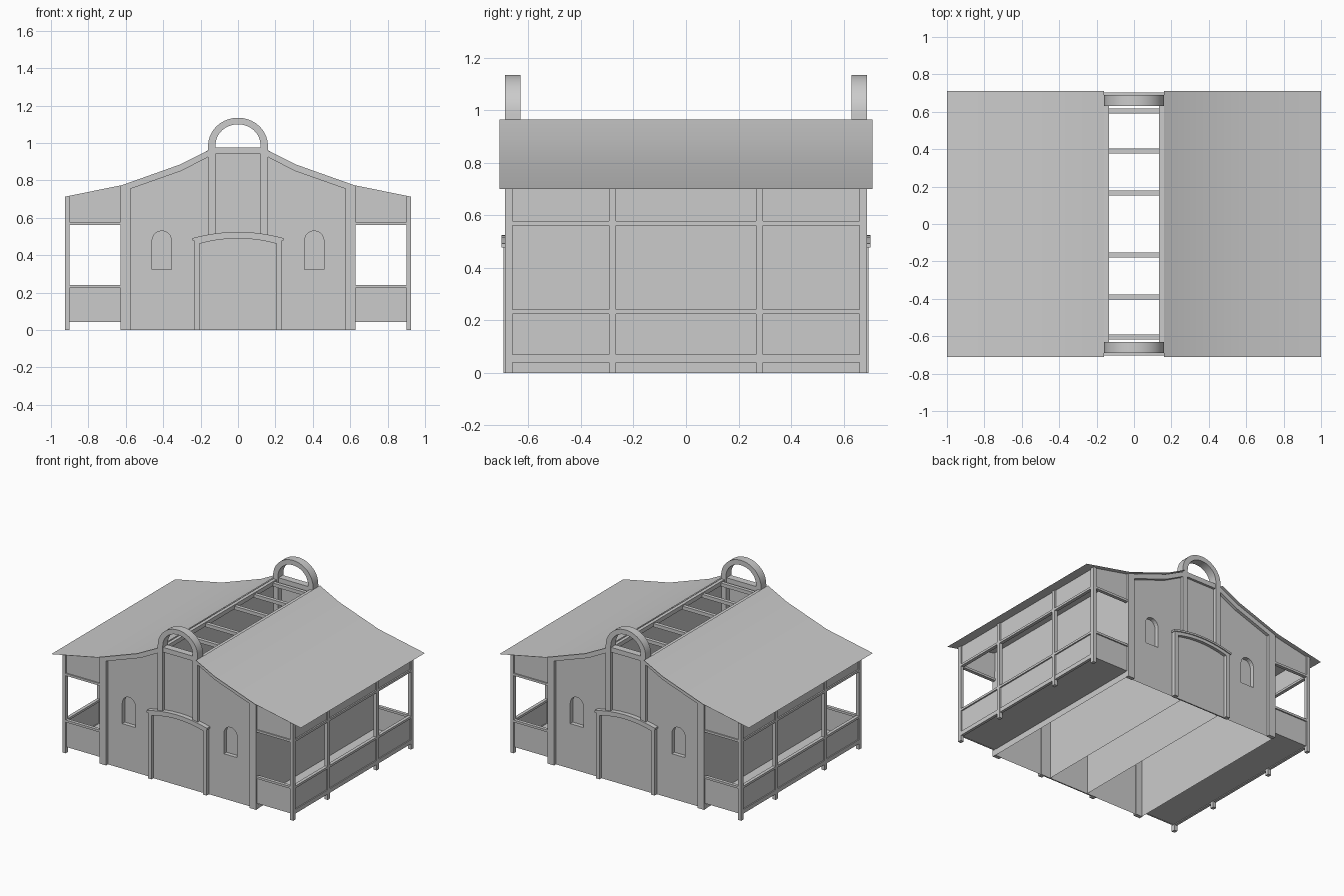
import bpy, bmesh
from math import sin, cos, pi, radians

if "Cube" in bpy.data.objects:
    bpy.data.objects.remove(bpy.data.objects["Cube"])


def finish(name, bm, mirror="", smooth=False, recalc=True):
    if recalc:
        bmesh.ops.recalc_face_normals(bm, faces=bm.faces)
    me = bpy.data.meshes.new(name)
    bm.to_mesh(me)
    bm.free()
    if smooth:
        me.shade_smooth()
        me.set_sharp_from_angle(angle=radians(35))
    ob = bpy.data.objects.new(name, me)
    bpy.context.collection.objects.link(ob)
    if mirror:
        m = ob.modifiers.new("mirror", 'MIRROR')
        m.use_axis = ("x" in mirror, "y" in mirror, False)
        m.use_mirror_merge = False
    return ob


def prism(name, pts, y0, y1, mirror="", smooth=False, cap_front=True):
    """Solid from an xz outline extruded along y."""
    bm = bmesh.new()
    a = [bm.verts.new((x, y0, z)) for x, z in pts]
    b = [bm.verts.new((x, y1, z)) for x, z in pts]
    n = len(pts)
    for i in range(n):
        j = (i + 1) % n
        bm.faces.new((a[i], a[j], b[j], b[i]))
    if cap_front:
        bm.faces.new(a[::-1])
    bm.faces.new(b)
    return finish(name, bm, mirror, smooth, recalc=cap_front)


def box(name, x0, x1, y0, y1, z0, z1, mirror=""):
    return prism(name, [(x0, z0), (x1, z0), (x1, z1), (x0, z1)], y0, y1, mirror)


def sheet(name, pts, mirror=""):
    bm = bmesh.new()
    bm.faces.new([bm.verts.new(p) for p in pts])
    return finish(name, bm, mirror, recalc=False)


def arc(cx, cz, rx, rz, n, a0=0.0, a1=pi):
    return [(cx + rx * cos(a0 + (a1 - a0) * i / n), cz + rz * sin(a0 + (a1 - a0) * i / n))
            for i in range(n + 1)]


FRONT, WALL = -0.69, -0.668
ROOF = [(0.16, 0.965), (0.31, 0.888), (0.63, 0.775), (1.0, 0.70)]

# Sweeping roof slopes, open along the ridge
bm = bmesh.new()
rows = [[bm.verts.new((x, y, z)) for y in (-0.71, 0.71)] for x, z in ROOF]
for p, q in zip(rows, rows[1:]):
    bm.faces.new((p[0], q[0], q[1], p[1]))
finish("roof_slope", bm, "x", True, recalc=False)

# Gable walls with arched window openings
window = [(0.355, 0.325), (0.46, 0.325)] + arc(0.4075, 0.475, 0.0525, 0.055, 10)
half = [(x, z - 0.004) for x, z in ROOF[:3]] + [(0.625, 0)]
outline = half + [(-x, z) for x, z in half[::-1]]
bm = bmesh.new()
for loop in (outline, window, [(-x, z) for x, z in window]):
    vs = [bm.verts.new((x, WALL, z)) for x, z in loop]
    for i, v in enumerate(vs):
        bm.edges.new((v, vs[(i + 1) % len(vs)]))
bmesh.ops.triangle_fill(bm, edges=bm.edges[:], use_beauty=True, normal=(0, -1, 0))
bm.normal_update()
for f in bm.faces:
    if f.normal.y > 0:
        f.normal_flip()
finish("gable_wall", bm, "y", recalc=False)

# Window niches, open to the outside
prism("window_niche", window[::-1], WALL, WALL + 0.03, "xy", cap_front=False)

# Gable frame: corner pilaster and band under the roof
prism("gable_frame", [(0.628, 0), (0.628, 0.772), (0.31, 0.885), (0.16, 0.96), (0.16, 0.925),
                      (0.30, 0.852), (0.575, 0.755), (0.575, 0)], FRONT, WALL + 0.005, "xy")

# Long side walls and inner passage walls
sheet("side_wall", [(0.625, -0.68, 0), (0.625, 0.68, 0), (0.625, 0.68, 0.774),
                    (0.625, -0.68, 0.774)], "x")
sheet("passage_wall", [(0.158, WALL, 0), (0.158, -WALL, 0), (0.158, -WALL, 0.962),
                       (0.158, WALL, 0.962)], "x")

# Ridge arches standing on tall legs
outer = [(0.16, 0.50)] + arc(0, 0.985, 0.16, 0.15, 20) + [(-0.16, 0.50)]
inner = [(-0.12, 0.50)] + arc(0, 0.99, 0.12, 0.11, 20, pi, 0) + [(0.12, 0.50)]
bm = bmesh.new()
rings = [[bm.verts.new((x, y, z)) for x, z in side] for y in (FRONT, -0.63)
         for side in (outer, inner[::-1])]
fo, fi, bo, bi = rings
for i in range(len(fo) - 1):
    for s, t in ((fo, fi), (fi, bi), (bi, bo), (bo, fo)):
        bm.faces.new((s[i], s[i + 1], t[i + 1], t[i]))
for i in (0, -1):
    bm.faces.new((fo[i], fi[i], bi[i], bo[i]))
finish("ridge_arch", bm, "y", True)
box("arch_sill", -0.12, 0.12, -0.685, -0.635, 0.94, 0.975, "y")

# Open ridge framework
box("ridge_rail", 0.134, 0.16, -0.63, 0.63, 0.93, 0.96, "x")
for y in (0.165, 0.39, 0.605):
    box("ridge_beam", -0.155, 0.155, y - 0.013, y + 0.013, 0.925, 0.95, "y")

# Doorway: posts, arched lintel and door leaf
box("door_post", 0.205, 0.235, -0.695, WALL + 0.005, 0, 0.485, "xy")


def bow(w, z0, z1, n=8):
    return [(w - 2 * w * i / n, z1 - (z1 - z0) * (1 - 2 * i / n) ** 2) for i in range(n + 1)]


prism("door_lintel", bow(0.242, 0.492, 0.525) + bow(0.242, 0.478, 0.512)[::-1],
      -0.702, WALL + 0.005, "y")
prism("door_head", bow(0.235, 0.482, 0.514) + bow(0.205, 0.462, 0.49)[::-1],
      -0.695, WALL + 0.005, "y")
prism("door_leaf", [(-0.205, 0), (0.205, 0)] + bow(0.205, 0.464, 0.492),
      WALL - 0.005, WALL + 0.004, "y")

# Side galleries: posts, floor, rails and infill panels
for y in (-0.675, -0.28):
    prism("gallery_post", [(0.90, 0), (0.925, 0), (0.925, 0.713), (0.90, 0.718)],
          y - 0.014, y + 0.014, "xy")
box("gallery_floor", 0.625, 0.912, -0.675, 0.675, 0.045, 0.068, "x")
box("gallery_sill", 0.902, 0.922, -0.675, 0.675, 0.04, 0.07, "x")
for z in (0.233, 0.57):
    box("side_rail", 0.90, 0.924, -0.68, 0.68, z - 0.008, z + 0.008, "x")
    box("end_rail", 0.625, 0.91, -0.687, -0.663, z - 0.008, z + 0.008, "xy")
box("side_lower_panel", 0.908, 0.914, -0.67, 0.67, 0.06, 0.23, "x")
box("side_upper_panel", 0.908, 0.914, -0.67, 0.67, 0.57, 0.715, "x")
box("end_lower_panel", 0.625, 0.905, -0.678, -0.672, 0.042, 0.23, "xy")
prism("end_upper_panel", [(0.625, 0.57), (0.905, 0.57), (0.905, 0.717), (0.625, 0.774)],
      -0.678, -0.672, "xy")
